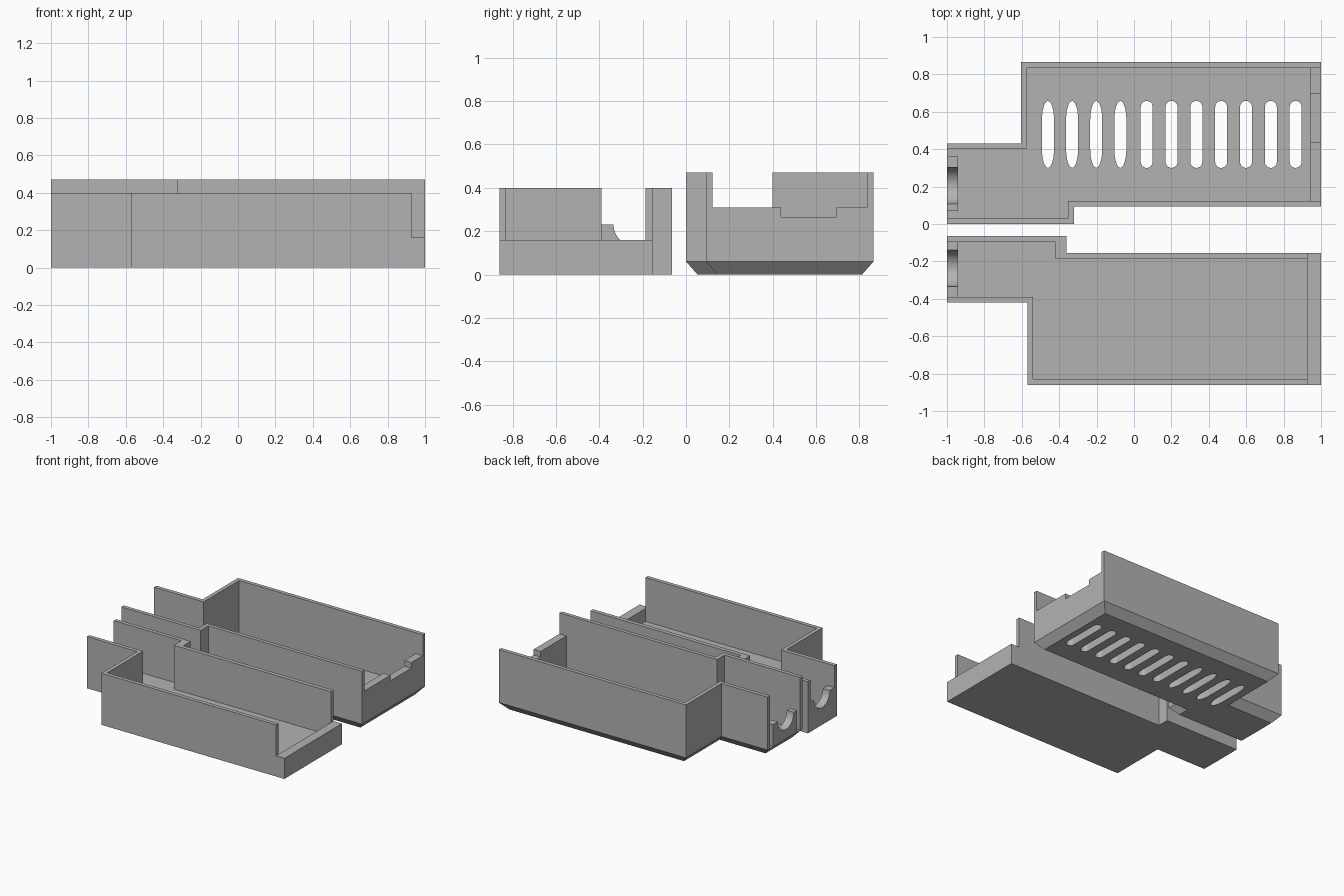
import bpy, bmesh, math

if "Cube" in bpy.data.objects:
    bpy.data.objects.remove(bpy.data.objects["Cube"])

grey = bpy.data.materials.new("plain grey")
grey.diffuse_color = (0.45, 0.45, 0.45, 1)
grey.use_nodes = True
grey.node_tree.nodes["Principled BSDF"].inputs["Base Color"].default_value = grey.diffuse_color


def finish(bm, name, helper=False):
    bmesh.ops.recalc_face_normals(bm, faces=bm.faces)
    me = bpy.data.meshes.new(name)
    bm.to_mesh(me)
    bm.free()
    me.materials.append(grey)
    ob = bpy.data.objects.new(name, me)
    bpy.context.collection.objects.link(ob)
    ob.hide_render = helper
    ob.hide_viewport = False
    return ob


def inset(pts, d):
    """Mitred inward offset of a counter-clockwise right-angled outline."""
    out = []
    for i, (x, y) in enumerate(pts):
        px, py = pts[i - 1]
        nx, ny = pts[(i + 1) % len(pts)]
        ax, ay = x - px, y - py
        bx, by = nx - x, ny - y
        la, lb = math.hypot(ax, ay), math.hypot(bx, by)
        out.append((x - d * (ay / la + by / lb), y + d * (ax / la + bx / lb)))
    return out


def stack(rings, name, helper=False):
    """Solid through a stack of (outline, height) rings."""
    bm = bmesh.new()
    loops = [[bm.verts.new((x, y, z)) for x, y in pts] for pts, z in rings]
    bm.faces.new(loops[0])
    bm.faces.new(loops[-1])
    for a, b in zip(loops, loops[1:]):
        n = len(a)
        for i in range(n):
            bm.faces.new((a[i], a[(i + 1) % n], b[(i + 1) % n], b[i]))
    return finish(bm, name, helper)


def box(x0, x1, y0, y1, z0, z1, name, helper=False):
    pts = [(x0, y0), (x1, y0), (x1, y1), (x0, y1)]
    return stack([(pts, z0), (pts, z1)], name, helper)


def cut(ob, cutter):
    m = ob.modifiers.new("cut", 'BOOLEAN')
    m.operation, m.solver, m.object = 'DIFFERENCE', 'EXACT', cutter
    bpy.context.view_layer.objects.active = ob
    bpy.ops.object.modifier_apply(modifier=m.name)
    bpy.data.objects.remove(cutter)


def slot(x, y0, y1, w, tip):
    """Slot outline with half-ellipse ends of the given tip length."""
    arc = [math.pi * i / 12 for i in range(13)]
    top = [(x + w * math.cos(a), y1 - tip + tip * math.sin(a)) for a in arc]
    low = [(x - w * math.cos(a), y0 + tip - tip * math.sin(a)) for a in arc]
    return top + low


def cable_plate(y0, y1, yc, name):
    """End plate with a half-round cable notch, drawn in the y-z plane."""
    r, z0, z1 = 0.097, 0.06, 0.23
    prof = [(y0, z1), (y0, z0), (y1, z0), (y1, z1)]
    prof += [(yc + r * math.cos(a), z1 - r * math.sin(a))
             for a in (math.pi * i / 24 for i in range(25))]
    bm = bmesh.new()
    f = bm.faces.new([bm.verts.new((-1, y, z)) for y, z in prof])
    ext = bmesh.ops.extrude_face_region(bm, geom=[f])["geom"]
    verts = [v for v in ext if isinstance(v, bmesh.types.BMVert)]
    bmesh.ops.translate(bm, verts=verts, vec=(0.06, 0, 0))
    ob = finish(bm, name)
    for p in ob.data.polygons:      # smooth only the round notch
        p.use_smooth = abs(p.normal.x) < 0.5 and p.area < 0.002
    return ob


# vented case half with a chamfered underside
outline = [(-1, 0), (-0.32, 0), (-0.32, 0.093), (1, 0.093), (1, 0.865),
           (-0.605, 0.865), (-0.605, 0.43), (-1, 0.43)]
cavity = [(-1.1, 0.03), (-0.352, 0.03), (-0.352, 0.122), (0.94, 0.122),
          (0.94, 0.835), (-0.575, 0.835), (-0.575, 0.4), (-1.1, 0.4)]
vented = stack([(inset(outline, 0.053), 0), (outline, 0.06), (outline, 0.47)],
               "vented_case_half")
cut(vented, stack([(cavity, 0.06), (cavity, 0.6)], "cavity", True))
# lowered end wall with a shallow notch
cut(vented, box(0.9, 1.1, 0.122, 0.835, 0.308, 0.6, "end_cut", True))
cut(vented, box(0.9, 1.1, 0.438, 0.695, 0.265, 0.6, "notch_cut", True))
# row of vents, the first four with longer tips
for i in range(11):
    x = -0.46 + 0.129 * i if i < 4 else 0.068 + 0.1327 * (i - 4)
    pts = slot(x, 0.3, 0.658, 0.032, 0.1 if i < 4 else 0.032)
    cut(vented, stack([(pts, -0.1), (pts, 0.1)], "vent", True))
cable_plate(0.07, 0.36, 0.205, "vented_half_cable_plate")

# plain case half
outline = [(-1, -0.42), (-0.57, -0.42), (-0.57, -0.86), (1, -0.86), (1, -0.155),
           (-0.36, -0.155), (-0.36, -0.065), (-1, -0.065)]
cavity = [(-1.1, -0.39), (-0.54, -0.39), (-0.54, -0.83), (0.928, -0.83),
          (0.928, -0.187), (-0.42, -0.187), (-0.42, -0.095), (-1.1, -0.095)]
plain = stack([(outline, 0), (outline, 0.4)], "plain_case_half")
cut(plain, stack([(cavity, 0.06), (cavity, 0.6)], "cavity", True))
cut(plain, box(0.928, 1.1, -1, -0.1, 0.16, 0.6, "end_cut", True))
cable_plate(-0.39, -0.095, -0.237, "plain_half_cable_plate")
